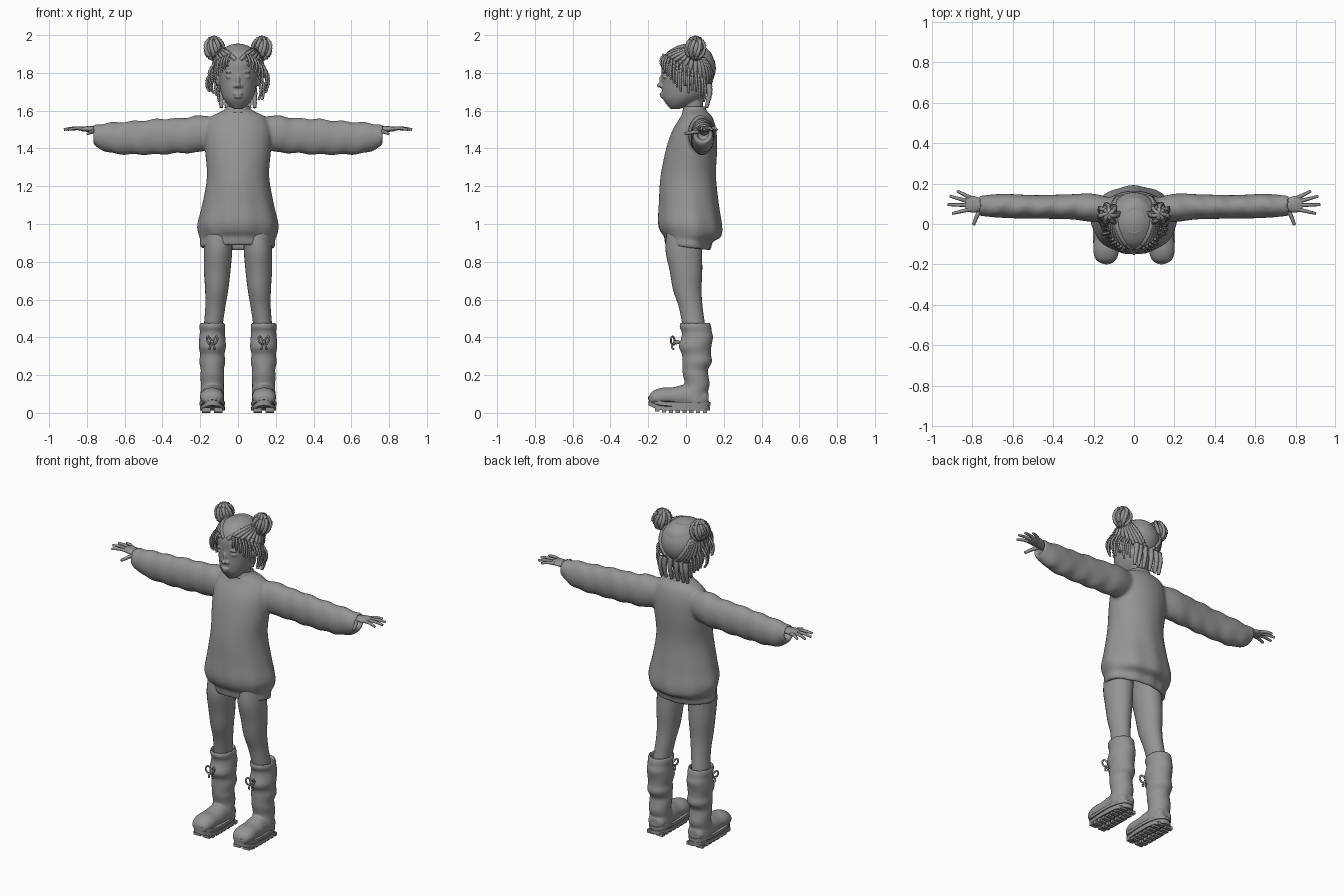
import bpy, bmesh, math, random
from mathutils import Vector, Matrix

if "Cube" in bpy.data.objects:
    bpy.data.objects.remove(bpy.data.objects["Cube"])
random.seed(4)

grey = bpy.data.materials.new("plain grey")
grey.use_nodes = True
grey.diffuse_color = (0.3, 0.3, 0.3, 1)
grey.node_tree.nodes["Principled BSDF"].inputs["Base Color"].default_value = grey.diffuse_color


def catmull(pts, steps):
    """Smooth chain of vectors of any size through the given points."""
    out = []
    for i in range(len(pts) - 1):
        a, b = pts[max(i - 1, 0)], pts[i]
        c, d = pts[i + 1], pts[min(i + 2, len(pts) - 1)]
        for s in range(steps):
            t = s / steps
            out.append([q + .5 * t * (r - p + t * (2*p - 5*q + 4*r - u + t * (3*(q - r) + u - p)))
                        for p, q, r, u in zip(a, b, c, d)])
    return out + [list(pts[-1])]


def skin(bm, rings):
    """Bridge rings of points and cap both ends."""
    rows = [[bm.verts.new(p) for p in ring] for ring in rings]
    n = len(rows[0])
    for a, b in zip(rows, rows[1:]):
        for i in range(n):
            bm.faces.new((a[i], a[(i + 1) % n], b[(i + 1) % n], b[i]))
    bm.faces.new(rows[0])
    bm.faces.new(rows[-1])


def loft(bm, axis, sections, n=28, steps=5, power=1.0, side=1, bend=None):
    """Sections hold: place on axis, two centre values, two radii."""
    rings = []
    for s, c1, c2, r1, r2 in catmull(sections, steps):
        ring = []
        for i in range(n):
            t = math.tau * i / n
            u, v = math.cos(t), math.sin(t)
            u = c1 + r1 * math.copysign(abs(u) ** power, u)
            v = c2 + r2 * math.copysign(abs(v) ** power, v)
            p = {"x": (s, u, v), "y": (u, s, v), "z": (u, v, s)}[axis]
            p = bend(*p) if bend else p
            ring.append((p[0] * side, p[1], p[2]))
        rings.append(ring)
    skin(bm, rings)


def tube(bm, points, radius, steps=6, sides=6, ripple=0.0, taper=1.0):
    """Round strand along a smooth path, optionally rippled like a braid."""
    path = [Vector(p) for p in catmull(points, steps)]
    rings = []
    for i, p in enumerate(path):
        d = (path[min(i + 1, len(path) - 1)] - path[max(i - 1, 0)]).normalized()
        a = d.orthogonal().normalized()
        b = d.cross(a)
        f = i / (len(path) - 1)
        r = radius * (1 + (taper - 1) * f) * (1 + ripple * (-1) ** i)
        rings.append([p + r * (a * math.cos(math.tau * k / sides) + b * math.sin(math.tau * k / sides))
                      for k in range(sides)])
    skin(bm, rings)


def ball(bm, centre, radii, seg=20):
    m = Matrix.Translation(centre) @ Matrix.Diagonal((*radii, 1))
    return bmesh.ops.create_uvsphere(bm, u_segments=seg, v_segments=seg // 2 + 2, radius=1, matrix=m)["verts"]


def finish(name, bm, mirror=False, voxel=0, smooth=0, angle=180):
    bmesh.ops.recalc_face_normals(bm, faces=bm.faces)
    me = bpy.data.meshes.new(name)
    bm.to_mesh(me)
    bm.free()
    me.materials.append(grey)
    me.shade_smooth()
    if angle < 180:
        me.set_sharp_from_angle(angle=math.radians(angle))
    ob = bpy.data.objects.new(name, me)
    bpy.context.collection.objects.link(ob)
    if mirror:
        ob.modifiers.new("mirror", "MIRROR")
    if voxel:
        mod = ob.modifiers.new("blend", "REMESH")
        mod.mode, mod.voxel_size, mod.use_smooth_shade = "VOXEL", voxel, True
    if smooth:
        mod = ob.modifiers.new("soften", "SMOOTH")
        mod.factor, mod.iterations = .5, smooth


# Baggy sweater: body with a tilted hem, and two sleeves
def drape(x, y, z):
    low = max(0, min(1, (1.3 - z) / .4))
    k = 1 + .02 * math.sin(9 * math.atan2(y, x) + z * 6) * low
    return x * k, y * k, z - .12 * y * low


def wrinkle(x, y, z):
    return x, y, z + .004 * math.sin(x * 55 + y * 30) * (x > .2)


sweater = bmesh.new()
loft(sweater, "z", [(1.615, 0, .045, .058, .055), (1.595, 0, .048, .09, .065), (1.565, 0, .055, .145, .085),
                    (1.5, 0, .045, .175, .115), (1.4, 0, .03, .175, .135), (1.25, 0, .012, .165, .147),
                    (1.1, 0, .015, .19, .16), (1.0, 0, .02, .213, .17), (.95, 0, .022, .207, .16),
                    (.92, 0, .012, .197, .128), (.88, 0, .01, .197, .12), (.885, 0, .01, .17, .1),
                    (.98, 0, .01, .165, .1)], n=48, bend=drape)
for side in (1, -1):
    loft(sweater, "x", [(.08, .07, 1.49, .05, .07), (.2, .08, 1.478, .07, .097), (.3, .085, 1.468, .063, .093),
                        (.4, .085, 1.463, .06, .095), (.5, .085, 1.458, .058, .091), (.6, .088, 1.455, .06, .087),
                        (.68, .09, 1.456, .058, .08), (.73, .09, 1.465, .053, .066), (.765, .09, 1.474, .049, .052),
                        (.755, .09, 1.478, .03, .034), (.71, .09, 1.48, .03, .034)],
         side=side, bend=wrinkle)
finish("sweater", sweater, voxel=.009, smooth=5)
collar = bmesh.new()
loft(collar, "z", [(1.59, 0, .046, .075, .066), (1.612, 0, .045, .066, .06), (1.622, 0, .045, .058, .054),
                   (1.6, 0, .045, .05, .046)])
finish("collar", collar)

# Hands: palm, four spread fingers and a thumb
hands = bmesh.new()
loft(hands, "x", [(.69, .095, 1.487, .024, .022), (.745, .095, 1.496, .027, .02), (.785, .097, 1.502, .04, .016),
                  (.82, .1, 1.503, .04, .013), (.835, .1, 1.503, .034, .008)], n=16)
for base, tip in (((.81, .13), (.875, .163)), ((.82, .112), (.912, .138)),
                  ((.82, .093), (.922, .096)), ((.81, .073), (.9, .052))):
    mid = [(a + b) / 2 for a, b in zip(base, tip)]
    tube(hands, [(*base, 1.503), (*mid, 1.507), (*tip, 1.5)], .0105, sides=8, taper=.65)
tube(hands, [(.75, .085, 1.495), (.775, .045, 1.487), (.795, -.005, 1.478)], .013, sides=8, taper=.6)
finish("hands", hands, mirror=True)

# Legs
legs = bmesh.new()
loft(legs, "z", [(1.0, .1, -.005, .07, .09), (.87, .105, -.012, .075, .097), (.75, .11, 0, .07, .086),
                 (.65, .113, .007, .061, .075), (.56, .12, .025, .053, .063), (.47, .13, .04, .05, .06),
                 (.4, .135, .05, .05, .06)])
finish("legs", legs, mirror=True)

# Slouchy boots: rumpled shaft and rounded foot
boots = bmesh.new()
shaft = [(.43, .053, .06), (.468, .056, .066), (.477, .064, .078), (.455, .069, .084), (.43, .066, .08),
         (.4, .069, .084), (.35, .072, .086), (.31, .065, .077), (.27, .069, .079), (.23, .061, .068),
         (.2, .063, .067), (.15, .061, .066), (.1, .062, .066), (.05, .063, .066)]
loft(boots, "z", [(z, .136, .054 + .006 * math.sin(z * 50), rx, ry) for z, rx, ry in shaft], n=32)
loft(boots, "y", [(.12, .135, .075, .035, .03), (.09, .135, .08, .055, .05), (.0, .135, .085, .06, .065),
                  (-.07, .137, .085, .062, .05), (-.13, .138, .085, .064, .048), (-.175, .138, .078, .052, .038),
                  (-.195, .138, .07, .025, .02)], n=28)
finish("boots", boots, mirror=True, voxel=.007, smooth=3)


# Chunky soles: stepped edge, raised toe and tread blocks
def toe_lift(x, y, z):
    return x, y, z + 3 * max(0, -y - .1) ** 2


soles = bmesh.new()
for low, high, grow in ((.012, .034, 0), (.034, .04, -.004), (.04, .058, .002)):
    loft(soles, "z", [(low, .136, -.035, .066 + grow, .163 + grow), (high, .136, -.035, .066 + grow, .163 + grow)],
         n=40, steps=1, power=.8, bend=toe_lift)
for i in range(8):
    y = .1 - i * .036
    for x in (.105, .167):
        m = Matrix.Translation(toe_lift(x, y, .01)) @ Matrix.Diagonal((.045, .022, .02, 1))
        bmesh.ops.create_cube(soles, size=1, matrix=m)
finish("soles", soles, mirror=True, angle=35)

# Little bows hung on the boot fronts
bows = bmesh.new()
ball(bows, (.137, -.05, .375), (.012, .02, .012), 10)
for s in (1, -1):
    loop = [(0, -.055, .375), (.02, -.07, .405), (.028, -.08, .39), (.015, -.075, .365), (0, -.055, .372)]
    tail = [(0, -.055, .37), (.01, -.075, .352), (.014, -.065, .335)]
    for line in (loop, tail):
        tube(bows, [(.137 + s * x, y, z) for x, y, z in line], .0055)
finish("boot_bows", bows, mirror=True)

# Head: neck, skull, nose, lips, eyelids and ears blended together
head = bmesh.new()
loft(head, "z", [(1.55, 0, .05, .05, .05), (1.62, 0, .04, .047, .05), (1.72, 0, .04, .05, .06)])
loft(head, "z", [(1.608, 0, -.06, .02, .022), (1.628, 0, -.042, .05, .057), (1.66, 0, -.022, .076, .099),
                 (1.7, 0, -.006, .091, .122), (1.75, 0, 0, .1, .128), (1.8, 0, .005, .107, .134),
                 (1.86, 0, .01, .112, .137), (1.91, 0, .015, .095, .115), (1.945, 0, .02, .05, .065)], n=36)
ball(head, (0, -.128, 1.762), (.011, .014, .028))
ball(head, (0, -.135, 1.734), (.015, .02, .013))
ball(head, (0, -.122, 1.689), (.027, .018, .008))
ball(head, (0, -.12, 1.674), (.023, .018, .009))
for s in (1, -1):
    ball(head, (s * .016, -.124, 1.73), (.012, .014, .01))
    ball(head, (s * .043, -.108, 1.779), (.022, .014, .011))
    ball(head, (s * .04, -.112, 1.803), (.028, .015, .006))
    ball(head, (s * .108, .01, 1.765), (.012, .025, .035))
finish("head", head, voxel=.0045, smooth=3)

# Hair cap, trimmed along a sloping hairline
middle, size = Vector((0, .015, 1.825)), Vector((.128, .143, .13))
cap = bmesh.new()
ball(cap, middle, size, 40)
bmesh.ops.bisect_plane(cap, geom=cap.verts[:] + cap.edges[:] + cap.faces[:], dist=1e-5,
                       plane_co=(0, -.12, 1.862), plane_no=(0, .75, 1), clear_inner=True)
finish("hair_cap", cap)


def scalp(az):
    """Unit direction of the hairline, turning from the front."""
    el = math.radians(-12 + 32 * math.cos(az))
    return Vector((math.sin(az) * math.cos(el), -math.cos(az) * math.cos(el), math.sin(el)))


# Cornrows drawn from the hairline up to each bun
rows = bmesh.new()
target = Vector((.72, .2, .72)).normalized()
for i in range(13):
    start = scalp(math.radians(6 + i * 14))
    dirs = [start.slerp(target, t / 5) for t in range(6)]
    tube(rows, [middle + d * size * 1.01 for d in dirs], .0115, steps=5, ripple=.14)
finish("cornrows", rows, mirror=True)

# Buns wrapped with coiled braids
buns = bmesh.new()
centre = Vector((.127, .05, 1.93))
ball(buns, centre, (.046, .046, .053))
for k in range(7):
    a = math.tau * k / 7
    arc = []
    for t in range(7):
        e = math.pi * (t / 6 - .5)
        w = a + t * .16
        arc.append(centre + Vector((.048 * math.cos(w) * math.cos(e), .048 * math.sin(w) * math.cos(e),
                                    .056 * math.sin(e))))
    tube(buns, arc, .011, steps=4, ripple=.15)
for k in range(5):
    d = Vector((random.uniform(-1, 1), random.uniform(-1, 1), random.uniform(-.2, .6))).normalized()
    tube(buns, [centre + d * .03, centre + d * .055, centre + d * .06 - Vector((0, 0, .03))], .006, ripple=.2)
finish("hair_buns", buns, mirror=True)

# Loose braids around the face, ears and nape
loose = bmesh.new()
for s in (1, -1):
    for i in range(15):
        az = math.radians(22 + i * 7.5)
        top = middle + scalp(az) * size * 1.04 + Vector((0, 0, .03))
        drop = .06 + .012 * i if i < 6 else random.uniform(.1, .15)
        out = Vector((math.sin(az), -.5 * math.cos(az), 0)) * random.uniform(.008, .035)
        path = [top, top + out - Vector((0, 0, drop * .4)), top + out * 1.1 - Vector((0, 0, drop * .75)),
                top + out * .7 - Vector((0, 0, drop))]
        tube(loose, [(s * p.x, p.y, p.z) for p in path], .0075, ripple=.22, taper=.8)
    for x in (.02, .055, .08):
        tube(loose, [(s * x, .12, 1.74), (s * x * 1.1, .125, 1.69), (s * x * 1.1, .108, 1.615)],
             .019, ripple=.1, taper=.5)
finish("loose_braids", loose)
